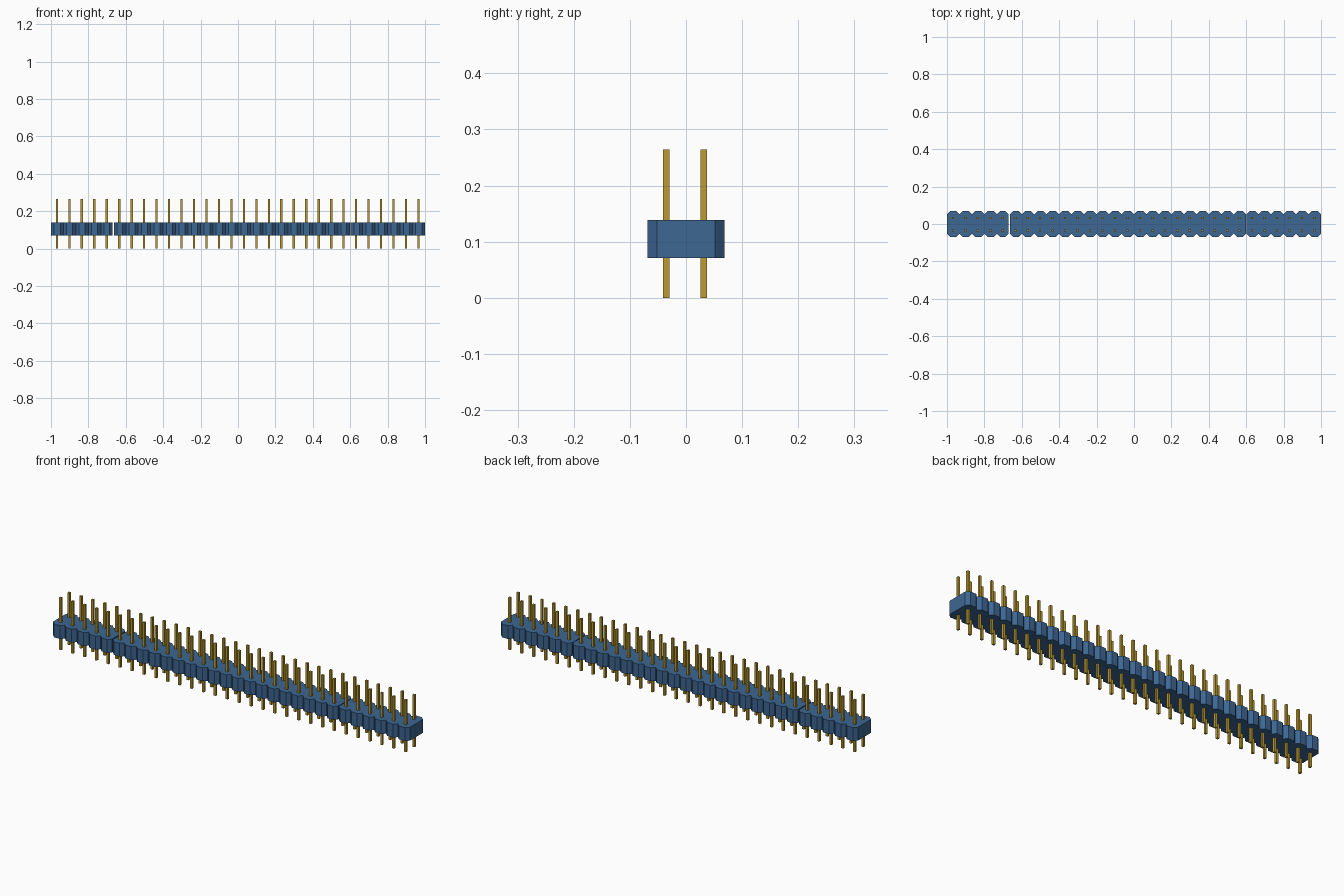
import bpy, bmesh
from mathutils import Matrix, Vector

cube = bpy.data.objects.get("Cube")
if cube:
    bpy.data.objects.remove(cube, do_unlink=True)

COUNT = 30
PITCH = 2 / COUNT
CHAMFER = 0.017
HALF_DEPTH = 0.069
BODY_BOTTOM, BODY_TOP = 0.071, 0.139
PIN_WIDTH, PIN_TOP = 0.0115, 0.264
PIN_SHIFT = -0.0017


def make_material(name, color):
    mat = bpy.data.materials.new(name)
    mat.use_nodes = True
    mat.diffuse_color = color
    mat.node_tree.nodes["Principled BSDF"].inputs["Base Color"].default_value = color
    return mat


def finish(name, bm, mat):
    bmesh.ops.recalc_face_normals(bm, faces=bm.faces)
    mesh = bpy.data.meshes.new(name)
    bm.to_mesh(mesh)
    bm.free()
    mesh.materials.append(mat)
    obj = bpy.data.objects.new(name, mesh)
    bpy.context.collection.objects.link(obj)


def housing(name, first, cells, trim_start, trim_end, mat):
    """Plastic strip: a scalloped outline extruded upward."""
    side = []
    for i in range(cells):
        left = -1 + (first + i) * PITCH + (trim_start if i == 0 else 0)
        right = -1 + (first + i + 1) * PITCH - (trim_end if i == cells - 1 else 0)
        side += [(left, HALF_DEPTH - CHAMFER), (left + CHAMFER, HALF_DEPTH),
                 (right - CHAMFER, HALF_DEPTH)]
    side.append((right, HALF_DEPTH - CHAMFER))
    outline = side + [(x, -y) for x, y in reversed(side)]
    bm = bmesh.new()
    base = bm.faces.new([bm.verts.new((x, y, BODY_BOTTOM)) for x, y in outline])
    top = bmesh.ops.extrude_face_region(bm, geom=[base], use_keep_orig=True)["geom"]
    bmesh.ops.translate(bm, vec=(0, 0, BODY_TOP - BODY_BOTTOM),
                        verts=[v for v in top if isinstance(v, bmesh.types.BMVert)])
    finish(name, bm, mat)


def pin_row(name, y, mat):
    """Row of square pins passing right through the housing."""
    bm = bmesh.new()
    for i in range(COUNT):
        place = Vector((-1 + (i + 0.5) * PITCH + PIN_SHIFT, y, PIN_TOP / 2))
        size = Matrix.Diagonal((PIN_WIDTH, PIN_WIDTH, PIN_TOP, 1))
        bmesh.ops.create_cube(bm, size=1, matrix=Matrix.Translation(place) @ size)
    finish(name, bm, mat)


blue = make_material("blue plastic", (0.047, 0.135, 0.29, 1))
gold = make_material("gold metal", (0.50, 0.33, 0.03, 1))

# Three housing strips with narrow gaps between them
housing("right_housing", 0, 5, 0, 0.003, blue)
housing("middle_housing", 5, 19, 0.003, 0.002, blue)
housing("left_housing", 24, 6, 0.002, 0, blue)

# Two rows of pins
pin_row("front_pins", -PITCH / 2 + PIN_SHIFT, gold)
pin_row("back_pins", PITCH / 2 + PIN_SHIFT, gold)
